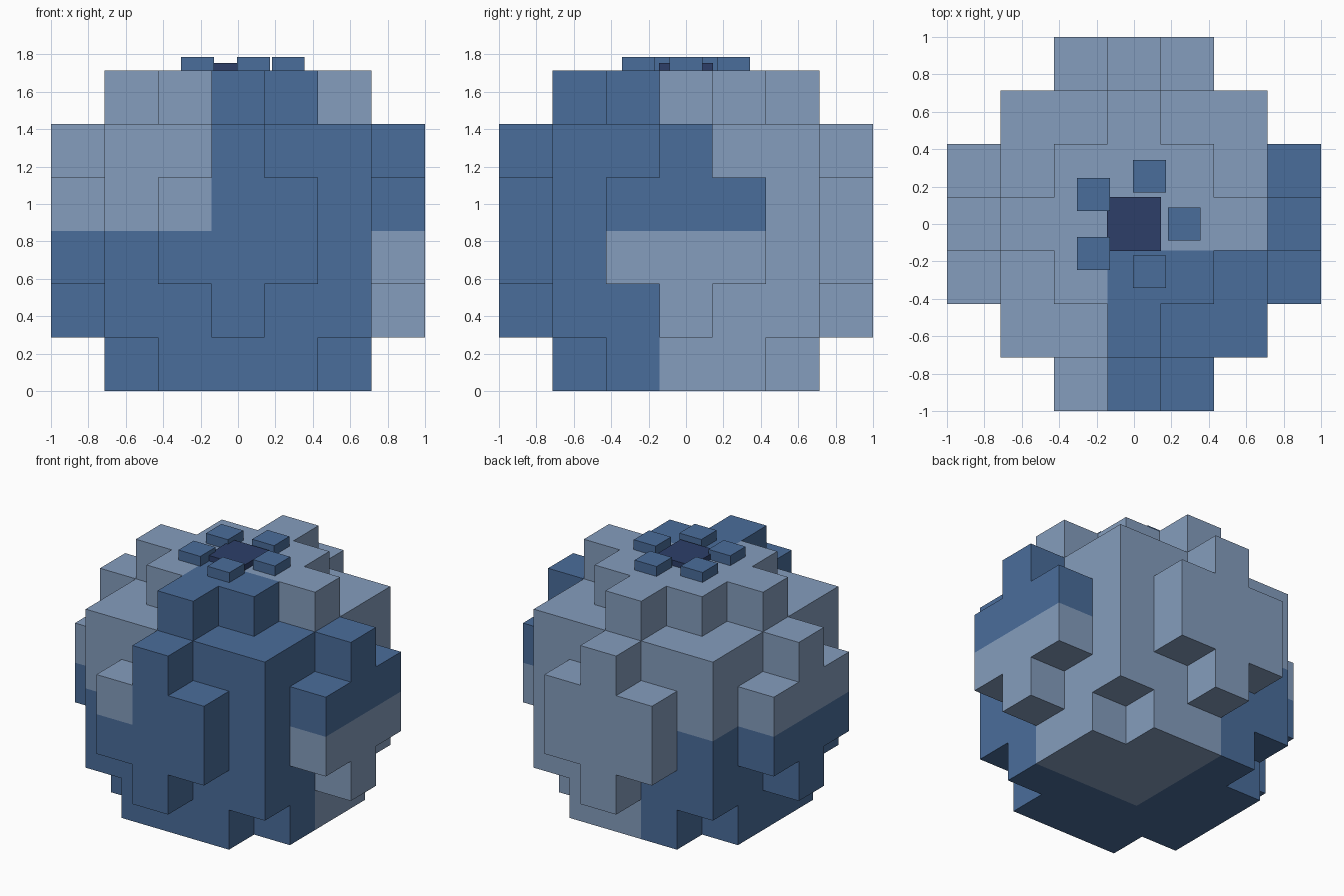
import bpy, bmesh, math
from mathutils import Vector

if "Cube" in bpy.data.objects:
    bpy.data.objects.remove(bpy.data.objects["Cube"])

V = 2 / 7            # voxel edge length
TOP = 6 * V          # top of the six-layer body


def material(name, rgb):
    mat = bpy.data.materials.new(name)
    lin = [((c / 255 + 0.055) / 1.055) ** 2.4 for c in rgb]
    mat.diffuse_color = (*lin, 1)
    mat.use_nodes = True
    mat.node_tree.nodes["Principled BSDF"].inputs["Base Color"].default_value = mat.diffuse_color
    return mat


LIGHT = material("pale blue", (133, 157, 189))
DARK = material("mid blue", (74, 109, 155))
NAVY = material("navy", (45, 63, 105))

# Largest squared distance from the axis (in voxels) for each layer, bottom up
LAYERS = [5, 9, 10, 10, 9, 4]
R = range(-3, 4)
cells = {(i, j, k) for k, d in enumerate(LAYERS) for i in R for j in R
         if i * i + j * j <= d}


def is_dark(i, j, k):
    """Colour patches by side of the berry."""
    if j == 3:                  # back bump
        return False
    if i == 3:                  # right bump is split by height
        return k >= 3
    if i < 0:                   # left half is split by height
        return k < 3
    return j < 0                # right half is split front to back


def build_body():
    bm = bmesh.new()
    corners = {}

    def vert(p):
        key = tuple(round(c * 2) for c in p)
        if key not in corners:
            corners[key] = bm.verts.new((p[0] * V, p[1] * V, p[2] * V))
        return corners[key]

    # Only the faces between a filled cell and an empty one
    for i, j, k in sorted(cells):
        centre = Vector((i, j, k + 0.5))
        for axis in range(3):
            for sign in (-1, 1):
                n = Vector((0, 0, 0))
                n[axis] = sign
                if (i + int(n.x), j + int(n.y), k + int(n.z)) in cells:
                    continue
                u = Vector((0, 0, 0))
                u[(axis + 1) % 3] = 0.5
                w = n.cross(u)
                m = centre + n * 0.5
                f = bm.faces.new([vert(m - u - w), vert(m + u - w),
                                  vert(m + u + w), vert(m - u + w)])
                f.material_index = int(is_dark(i, j, k))
    mesh = bpy.data.meshes.new("berry_body")
    bm.to_mesh(mesh)
    bm.free()
    mesh.materials.append(LIGHT)
    mesh.materials.append(DARK)
    bpy.context.collection.objects.link(bpy.data.objects.new("berry_body", mesh))


def box(name, x, y, width, height, mat):
    """Square block standing on the top of the body."""
    bpy.ops.mesh.primitive_cube_add(size=1, location=(x, y, TOP + height / 2))
    ob = bpy.context.object
    ob.name = name
    ob.scale = (width, width, height)
    bpy.ops.object.transform_apply(location=False, rotation=False, scale=True)
    ob.data.materials.append(mat)


build_body()

# Dark crown centre and the ring of five sepals
box("crown_centre", 0, 0, 0.29, 0.04, NAVY)
for n in range(5):
    a = n * math.tau / 5
    box(f"sepal_{n + 1}", 0.268 * math.cos(a), 0.268 * math.sin(a),
        0.175, V / 4, DARK)
